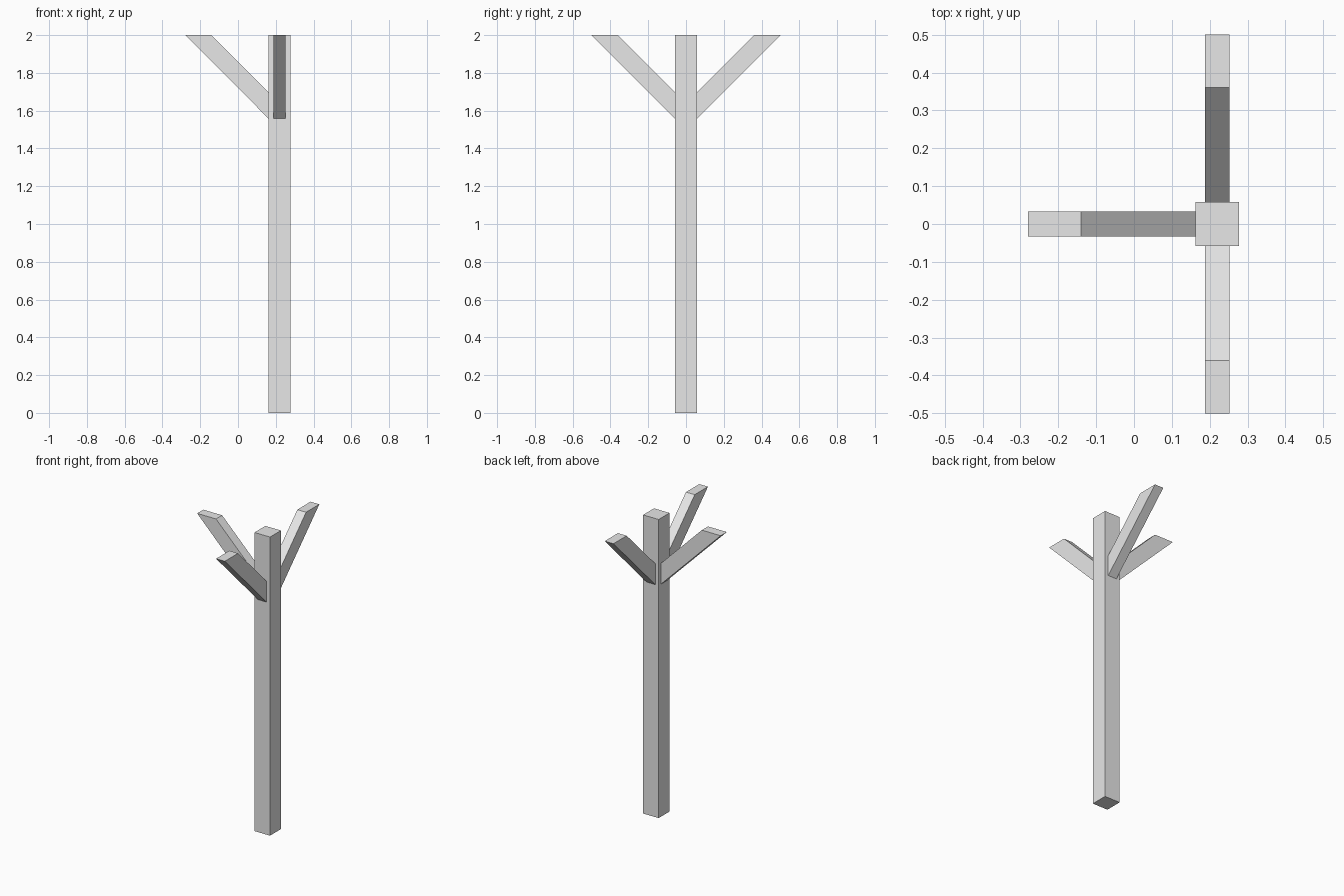
import bpy
import bmesh
from math import pi
from mathutils import Matrix, Vector

cube = bpy.data.objects.get("Cube")
if cube:
    bpy.data.objects.remove(cube, do_unlink=True)

POST_X = 0.22      # post axis
HALF = 0.0575      # half the post width
TOP = 2.0
BRACE_W = 0.065    # brace thickness
REACH = 0.5        # axis to brace tip
CUT = 0.14         # length of the mitred ends

grey = bpy.data.materials.new("plain_grey")
grey.use_nodes = True
colour = (0.8, 0.8, 0.8, 1)
grey.diffuse_color = colour
grey.node_tree.nodes["Principled BSDF"].inputs["Base Color"].default_value = colour


def extrude_profile(name, points, direction, matrix):
    """Make a solid by extruding a flat outline."""
    bm = bmesh.new()
    face = bm.faces.new([bm.verts.new(p) for p in points])
    result = bmesh.ops.extrude_face_region(bm, geom=[face])
    verts = [v for v in result["geom"] if isinstance(v, bmesh.types.BMVert)]
    bmesh.ops.translate(bm, verts=verts, vec=direction)
    bmesh.ops.recalc_face_normals(bm, faces=bm.faces)
    mesh = bpy.data.meshes.new(name)
    bm.to_mesh(mesh)
    bm.free()
    mesh.materials.append(grey)
    obj = bpy.data.objects.new(name, mesh)
    obj.matrix_world = matrix
    bpy.context.collection.objects.link(obj)
    return obj


axis = Matrix.Translation((POST_X, 0, 0))

# Square post
square = [(-HALF, -HALF, 0), (HALF, -HALF, 0), (HALF, HALF, 0), (-HALF, HALF, 0)]
extrude_profile("post", square, Vector((0, 0, TOP)), axis)

# Diagonal braces: upright cut against the post, level cut at the top
low = TOP - (REACH - HALF)
outline = [(HALF, low), (REACH, TOP), (REACH - CUT, TOP), (HALF, low + CUT)]
profile = [(x, -BRACE_W / 2, z) for x, z in outline]
for name, angle in (("front_brace", -pi / 2), ("back_brace", pi / 2), ("right_brace", pi)):
    extrude_profile(name, profile, Vector((0, BRACE_W, 0)),
                    axis @ Matrix.Rotation(angle, 4, "Z"))
